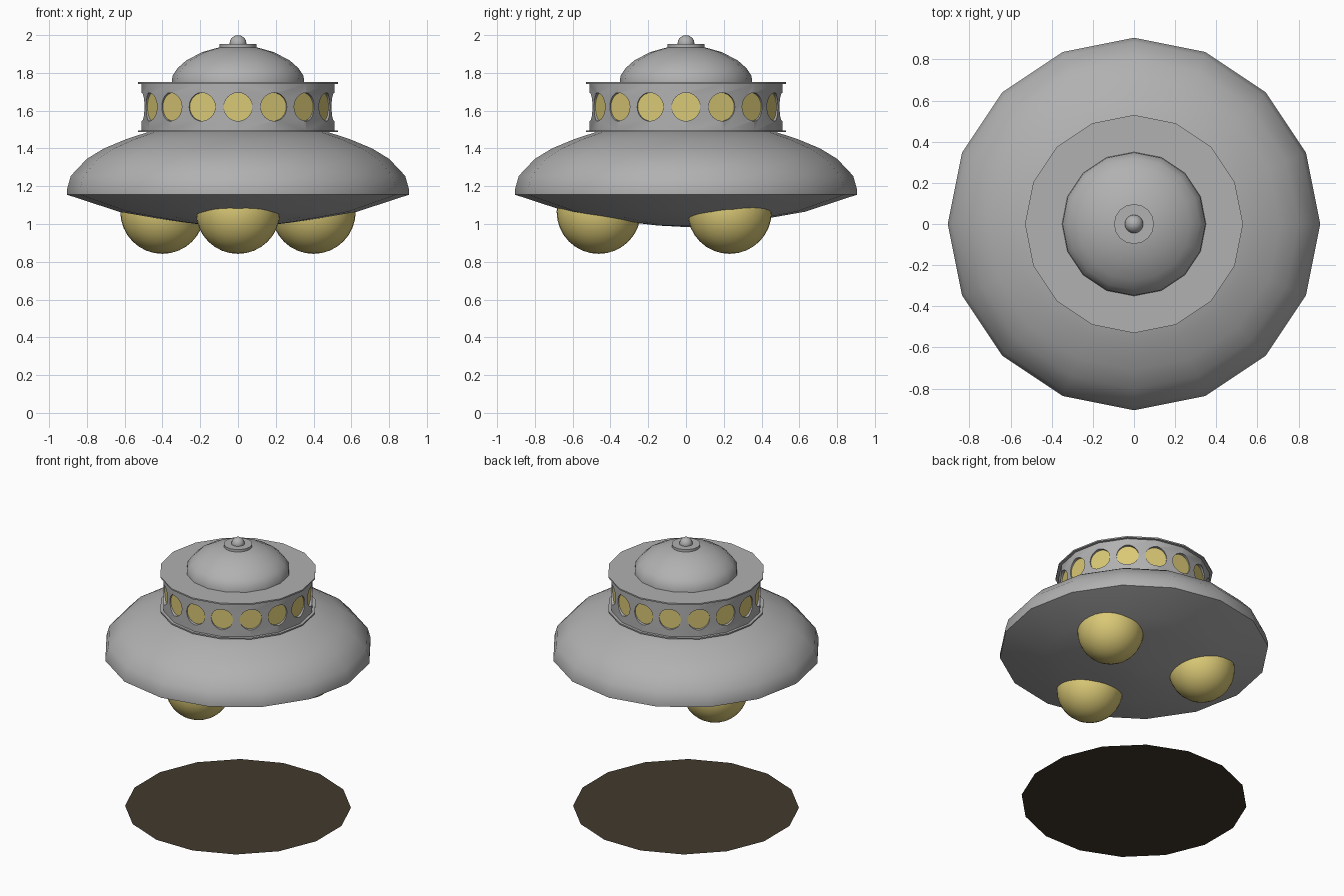
import bpy, bmesh, math
from mathutils import Matrix, Vector

if "Cube" in bpy.data.objects:
    bpy.data.objects.remove(bpy.data.objects["Cube"])

SIDES = 16


def material(name, rgb):
    m = bpy.data.materials.new(name)
    m.diffuse_color = (*rgb, 1)
    m.use_nodes = True
    m.node_tree.nodes["Principled BSDF"].inputs["Base Color"].default_value = m.diffuse_color
    return m


GREY = material("hull_grey", (0.44, 0.44, 0.44))
YELLOW = material("lamp_yellow", (0.70, 0.58, 0.18))
SHADE = material("dark_brown", (0.053, 0.041, 0.026))


def finish(bm, name, mat, angle=40):
    bmesh.ops.recalc_face_normals(bm, faces=bm.faces)
    me = bpy.data.meshes.new(name)
    bm.to_mesh(me)
    bm.free()
    ob = bpy.data.objects.new(name, me)
    bpy.context.collection.objects.link(ob)
    me.materials.append(mat)
    bpy.ops.object.select_all(action='DESELECT')
    ob.select_set(True)
    bpy.context.view_layer.objects.active = ob
    if angle:
        bpy.ops.object.shade_smooth_by_angle(angle=math.radians(angle))
    return ob


def lathe(name, profile, mat, angle=40):
    """Closed solid turned from (radius, z) points, bottom to top."""
    bm = bmesh.new()
    rings = []
    for r, z in profile:
        rings.append([bm.verts.new((r * math.cos(2 * math.pi * i / SIDES),
                                    r * math.sin(2 * math.pi * i / SIDES), z))
                      for i in range(SIDES)])
    for a, b in zip(rings, rings[1:]):
        for i in range(SIDES):
            j = (i + 1) % SIDES
            bm.faces.new((a[i], a[j], b[j], b[i]))
    bm.faces.new(rings[0][::-1])
    bm.faces.new(rings[-1])
    return finish(bm, name, mat, angle)


def radial_discs(name, mat, radius, near, far, z, angle):
    """One short cylinder facing outward at every corner of the collar."""
    bm = bmesh.new()
    for i in range(SIDES):
        d = 2 * math.pi * i / SIDES
        out = Vector((math.cos(d), math.sin(d), 0))
        place = (Matrix.Translation(out * (near + far) / 2 + Vector((0, 0, z)))
                 @ out.to_track_quat('Z', 'Y').to_matrix().to_4x4())
        bmesh.ops.create_cone(bm, cap_ends=True, segments=24, radius1=radius,
                              radius2=radius, depth=far - near, matrix=place)
    return finish(bm, name, mat, angle)


def ball(name, loc, radius, mat, seg=32):
    bm = bmesh.new()
    bmesh.ops.create_uvsphere(bm, u_segments=seg, v_segments=seg // 2, radius=radius,
                              matrix=Matrix.Translation(loc))
    return finish(bm, name, mat, 60)


# saucer hull
lathe("saucer_hull", [(0.02, 0.985), (0.15, 0.992), (0.30, 1.01), (0.46, 1.035),
                      (0.63, 1.065), (0.905, 1.155), (0.905, 1.185), (0.885, 1.255),
                      (0.80, 1.345), (0.71, 1.40), (0.59, 1.45), (0.46, 1.492)], GREY)

# collar wall with recessed round windows
collar = lathe("collar_wall", [(0.51, 1.49), (0.51, 1.742)], GREY, 0)
cutter = radial_discs("window_cutter", GREY, 0.075, 0.486, 0.60, 1.62, 0)
cutter.hide_render = True
cut = collar.modifiers.new("window_holes", 'BOOLEAN')
cut.operation = 'DIFFERENCE'
cut.solver = 'EXACT'
cut.object = cutter
bpy.ops.object.select_all(action='DESELECT')
collar.select_set(True)
bpy.context.view_layer.objects.active = collar
bpy.ops.object.modifier_apply(modifier=cut.name)
bpy.ops.object.shade_smooth_by_angle(angle=math.radians(30))
bpy.data.objects.remove(cutter)
radial_discs("round_windows", YELLOW, 0.0745, 0.483, 0.488, 1.62, 30)

# thin flanges below and above the collar
lathe("lower_flange", [(0.53, 1.486), (0.53, 1.496)], GREY, 30)
lathe("upper_flange", [(0.53, 1.742), (0.53, 1.752)], GREY, 30)

# dome, cap plate and knob
lathe("dome", [(0.35, 1.75), (0.347, 1.785), (0.32, 1.825), (0.275, 1.865),
               (0.19, 1.91), (0.10, 1.935), (0.03, 1.94)], GREY, 50)
lathe("cap_plate", [(0.097, 1.93), (0.097, 1.953)], GREY, 30)
ball("top_knob", (0, 0, 1.955), 0.045, GREY, 16)

# three belly lamps
for k in range(3):
    a = math.radians(-90 + 120 * k)
    ball(f"belly_lamp_{k + 1}", (0.462 * math.cos(a), 0.462 * math.sin(a), 1.065),
         0.223, YELLOW)

# flat disc on the ground
bm = bmesh.new()
bmesh.ops.create_circle(bm, cap_ends=True, segments=SIDES, radius=0.76,
                        matrix=Matrix.Rotation(math.pi / SIDES, 4, 'Z'))
finish(bm, "ground_disc", SHADE, 0)
